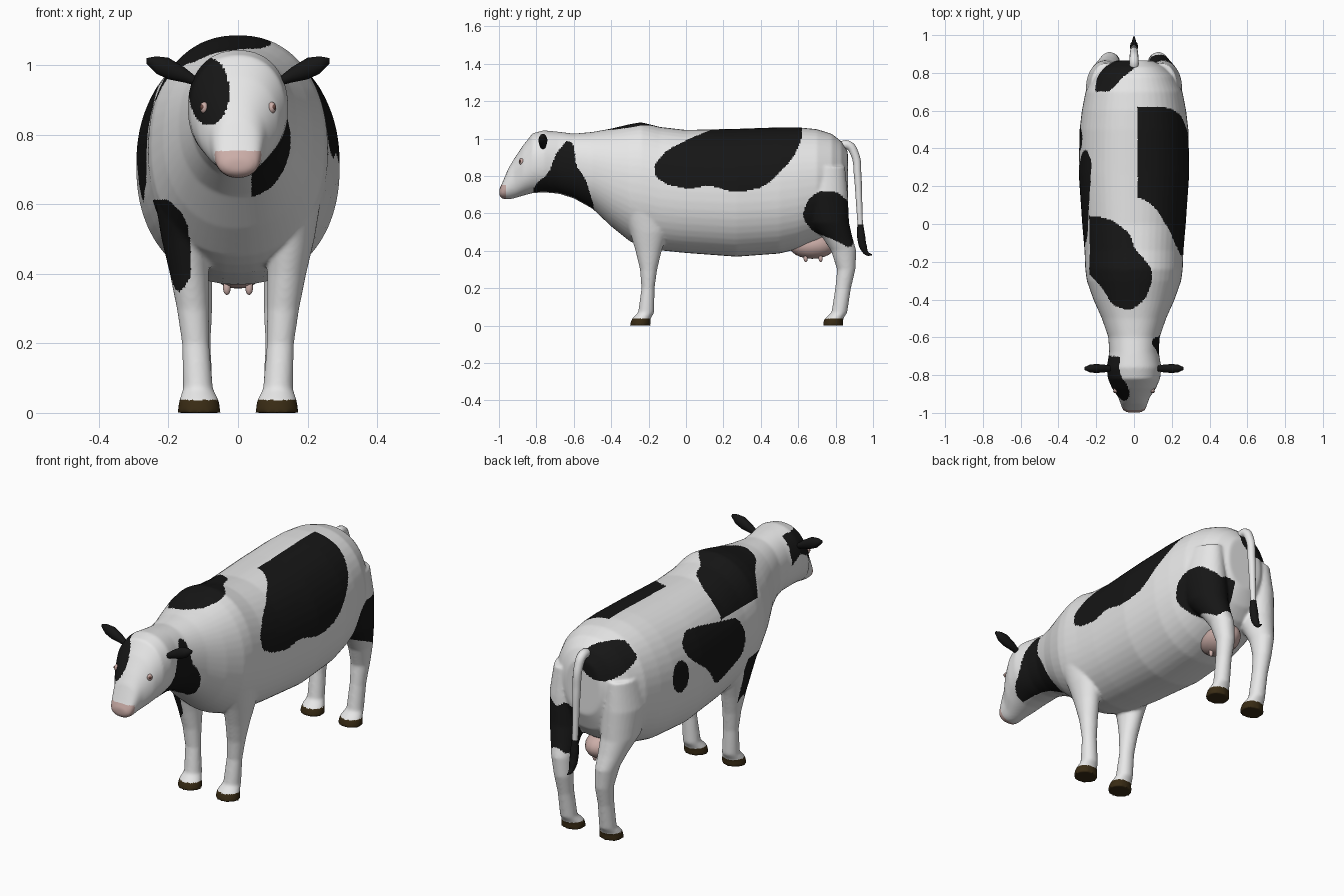
import bpy, bmesh, math
from mathutils import Vector

if "Cube" in bpy.data.objects:
    bpy.data.objects.remove(bpy.data.objects["Cube"])


def material(name, rgb):
    m = bpy.data.materials.new(name)
    m.diffuse_color = (*rgb, 1)
    m.use_nodes = True
    m.node_tree.nodes["Principled BSDF"].inputs["Base Color"].default_value = m.diffuse_color
    return m


WHITE = material("white_hide", (0.8, 0.8, 0.8))
BLACK = material("black_hide", (0.008, 0.008, 0.008))
PINK = material("pink_skin", (0.6, 0.42, 0.39))
HOOF = material("brown_hoof", (0.04, 0.024, 0.007))
DARK = material("dark_brown", (0.13, 0.06, 0.05))
X, Y, Z = Vector((1, 0, 0)), Vector((0, 1, 0)), Vector((0, 0, 1))


def loft(bm, rows, u, v, sides=32, power=2.0):
    """Closed tube through superellipse rings: rows of (x, y, z, radius_u, radius_v)."""
    rings = []
    for x, y, z, a, b in rows:
        ring = []
        for i in range(sides):
            t = 2 * math.pi * i / sides
            c, s = math.cos(t), math.sin(t)
            cu = math.copysign(abs(c) ** (2 / power), c)
            sv = math.copysign(abs(s) ** (2 / power), s)
            ring.append(bm.verts.new(Vector((x, y, z)) + u * a * cu + v * b * sv))
        rings.append(ring)
    for r0, r1 in zip(rings, rings[1:]):
        for i in range(sides):
            j = (i + 1) % sides
            bm.faces.new((r0[i], r0[j], r1[j], r1[i]))
    bm.faces.new(rings[0])
    bm.faces.new(rings[-1])


def finish(bm, name, *mats):
    bmesh.ops.recalc_face_normals(bm, faces=bm.faces)
    me = bpy.data.meshes.new(name)
    bm.to_mesh(me)
    bm.free()
    me.shade_smooth()
    for m in mats:
        me.materials.append(m)
    ob = bpy.data.objects.new(name, me)
    bpy.context.collection.objects.link(ob)
    return ob


def ball(name, loc, scale, mat):
    bm = bmesh.new()
    bmesh.ops.create_uvsphere(bm, u_segments=20, v_segments=12, radius=1)
    for v in bm.verts:
        v.co = Vector([c * s + l for c, s, l in zip(v.co, scale, loc)])
    return finish(bm, name, mat)


# Head, neck and trunk: y, top, bottom, half width
TRUNK = [(-.998, .73, .695, .035), (-.985, .757, .679, .06), (-.95, .84, .674, .072),
         (-.92, .89, .68, .082), (-.87, .965, .695, .116), (-.82, 1.028, .708, .138),
         (-.76, 1.044, .712, .145), (-.68, 1.036, .705, .131), (-.6, 1.026, .68, .136),
         (-.5, 1.035, .625, .17), (-.4, 1.053, .53, .215), (-.3, 1.077, .45, .25),
         (-.24, 1.087, .425, .258), (-.14, 1.062, .402, .262), (0, 1.046, .388, .274),
         (.27, 1.052, .368, .293), (.5, 1.06, .385, .288), (.6, 1.06, .41, .276),
         (.7, 1.05, .45, .257), (.78, 1.025, .5, .217), (.83, .985, .56, .168),
         (.865, .93, .65, .1)]
# Legs: x, y, z, radius x, radius y
FRONT_LEG = [(.112, -.245, 0, .063, .056), (.112, -.24, .035, .057, .05),
             (.115, -.213, .07, .043, .043), (.122, -.203, .2, .039, .035),
             (.13, -.2, .3, .046, .046), (.14, -.2, .4, .056, .07),
             (.15, -.2, .5, .07, .1), (.155, -.22, .62, .085, .13), (.15, -.24, .8, .08, .14)]
HIND_LEG = [(.112, .785, 0, .063, .056), (.112, .79, .035, .057, .05),
            (.115, .82, .07, .042, .042), (.118, .84, .2, .039, .042),
            (.12, .857, .3, .046, .049), (.13, .843, .4, .056, .068),
            (.14, .81, .47, .07, .08), (.15, .76, .55, .09, .112),
            (.155, .72, .7, .1, .145), (.15, .72, .85, .08, .13)]

bm = bmesh.new()
loft(bm, [(0, y, (t + b) / 2, w, (t - b) / 2) for y, t, b, w in TRUNK], X, Z, 48, 2.2)
for side in (1, -1):
    for leg in (FRONT_LEG, HIND_LEG):
        loft(bm, [(side * x, y, z, a, b) for x, y, z, a, b in leg], X, Y)
cage = finish(bm, "body_cage", WHITE)

# Fuse trunk and legs into one smooth skin
rm = cage.modifiers.new("fuse", 'REMESH')
rm.mode, rm.voxel_size = 'VOXEL', 0.007
sm = cage.modifiers.new("soften", 'SMOOTH')
sm.factor, sm.iterations = 0.5, 8
skin = bpy.data.meshes.new_from_object(
    cage.evaluated_get(bpy.context.evaluated_depsgraph_get()))
bpy.data.objects.remove(cage)
body = bpy.data.objects.new("body", skin)
bpy.context.collection.objects.link(body)
skin.materials.clear()
for m in (WHITE, BLACK, PINK, HOOF):
    skin.materials.append(m)
skin.shade_smooth()

# Hide patches as outlines seen from the side (y, z), the top (x, y) or the front (x, z)
RIGHT_FLANK = [(-.17, .86), (-.1, .94), (.02, 1.0), (.14, 1.05), (.3, 1.1), (.62, 1.1),
               (.62, 1.0), (.57, .89), (.42, .74), (.27, .71), (.12, .75), (.02, .73),
               (-.09, .75), (-.16, .79)]
RIGHT_NECK = [(-.64, .99), (-.6, .975), (-.59, .86), (-.535, .78), (-.49, .63), (-.5, .58),
              (-.7, .68), (-.82, .69), (-.81, .75), (-.73, .82), (-.7, .91)]
RIGHT_THIGH = [(.62, .58), (.65, .67), (.71, .72), (.81, .715), (.87, .66), (.92, .5),
               (.88, .41), (.79, .46), (.68, .5)]
LEFT_FLANK = [(.4, .9), (.33, .95), (.2, .93), (.07, .9), (-.08, .87), (-.13, .76),
              (-.1, .67), (.03, .63), (.14, .6), (.23, .72), (.37, .83)]
WITHERS = [(-.3, .05), (-.13, .03), (-.02, -.05), (0, -.13), (.085, -.22), (.1, -.29),
           (.06, -.4), (-.02, -.46), (-.115, -.43), (-.165, -.34), (-.3, -.2)]
LEFT_FORELEG = [(-.27, .61), (-.2, .615), (-.15, .56), (-.135, .48), (-.135, .385),
                (-.175, .34), (-.21, .44), (-.27, .52)]


def rounded(poly):
    out = []
    for (ax, ay), (bx, by) in zip(poly, poly[1:] + poly[:1]):
        out += [(.82 * ax + .18 * bx, .82 * ay + .18 * by),
                (.18 * ax + .82 * bx, .18 * ay + .82 * by)]
    return out


RIGHT_FLANK, RIGHT_NECK, RIGHT_THIGH, LEFT_FLANK, WITHERS, LEFT_FORELEG = map(
    rounded, (RIGHT_FLANK, RIGHT_NECK, RIGHT_THIGH, LEFT_FLANK, WITHERS, LEFT_FORELEG))


def inside(poly, p, q):
    hit = False
    for (ax, ay), (bx, by) in zip(poly, poly[1:] + poly[:1]):
        if (ay > q) != (by > q) and p < (bx - ax) * (q - ay) / (by - ay) + ax:
            hit = not hit
    return hit


def oval(p, q, cp, cq, rp, rq):
    return ((p - cp) / rp) ** 2 + ((q - cq) / rq) ** 2 < 1


def is_black(x, y, z):
    if z > .9 and inside(WITHERS, x, y):
        return True
    if x > 0:
        return (x > .02 and inside(RIGHT_FLANK, y, z) or x > .04 and inside(RIGHT_NECK, y, z)
                or x > .06 and inside(RIGHT_THIGH, y, z)
                or y > .8 and oval(x, z, -.09, .935, .115, .085))
    return (y < -.7 and oval(x, z, -.083, .923, .058, .097)       # face patch
            or y > .7 and oval(x, z, -.09, .935, .115, .085)      # rump patch
            or x < -.1 and oval(y, z, .45, .765, .065, .08)       # small flank patch
            or x < -.1 and inside(LEFT_FLANK, y, z)
            or -.6 < y < -.17 and inside(LEFT_FORELEG, x, z))


for f in skin.polygons:
    x, y, z = f.center
    if z < .037:
        f.material_index = 3
    elif y < -.962 and z < .753:
        f.material_index = 2
    elif is_black(x, y, z):
        f.material_index = 1

# Ears, eyes, nostrils
EAR = [(.1, .948, .011, .011), (.125, .956, .014, .014), (.155, .972, .02, .022),
       (.2, .99, .024, .031), (.235, 1.0, .02, .025), (.263, 1.012, .007, .008)]
for side, label in ((1, "right"), (-1, "left")):
    bm = bmesh.new()
    loft(bm, [(side * x, -.765, z, a, b) for x, z, a, b in EAR], Y, Z, 20)
    finish(bm, label + "_ear", BLACK)
    ball(label + "_eye", (side * .097, -.879, .877), (.012, .015, .017), PINK)
    ball(label + "_pupil", (side * .102, -.886, .879), (.008, .008, .008), DARK)
    ball(label + "_nostril", (side * .037, -.983, .708), (.008, .007, .006), DARK)

# Udder with four teats
ball("udder", (0, .675, .43), (.085, .125, .073), PINK)
for side in (1, -1):
    for y in (.64, .72):
        ball("teat", (side * .032, y, .36), (.011, .011, .021), PINK)


# Tail and tuft
def strand(name, pts, mat):
    cu = bpy.data.curves.new(name, 'CURVE')
    cu.dimensions, cu.bevel_depth, cu.bevel_resolution = '3D', 1.0, 4
    cu.use_fill_caps = True
    sp = cu.splines.new('BEZIER')
    sp.bezier_points.add(len(pts) - 1)
    for bp, (y, z, r) in zip(sp.bezier_points, pts):
        bp.co, bp.radius = (0, y, z), r
        bp.handle_left_type = bp.handle_right_type = 'AUTO'
    cu.materials.append(mat)
    bpy.context.collection.objects.link(bpy.data.objects.new(name, cu))


strand("tail", [(.81, .95, .025), (.865, .965, .024), (.903, .915, .022), (.918, .8, .02),
                (.925, .67, .017), (.932, .53, .014)], WHITE)
strand("tail_tuft", [(.932, .54, .016), (.936, .48, .022), (.948, .42, .02),
                     (.968, .385, .011), (.995, .378, .003)], BLACK)
